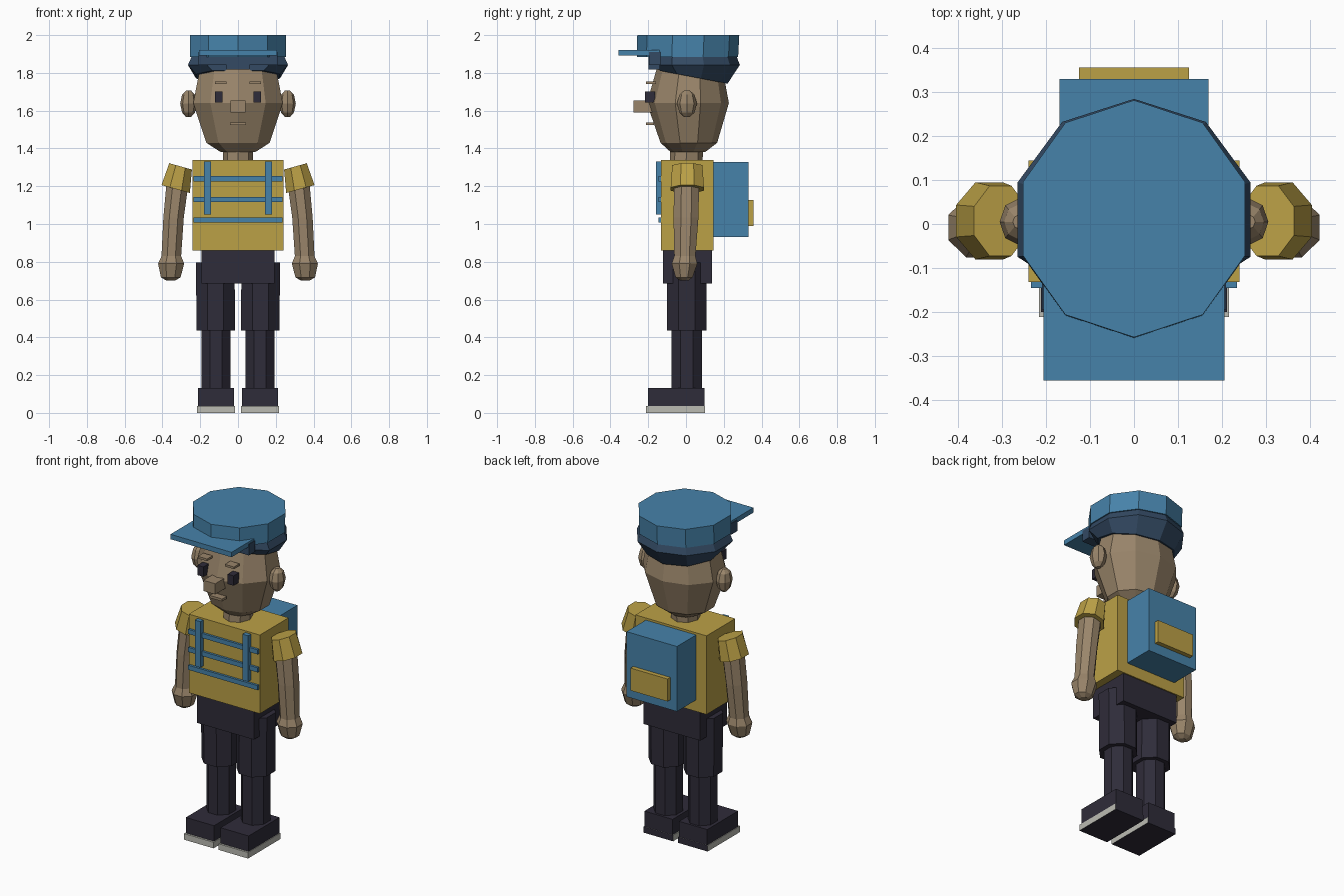
import bpy, bmesh, math


def material(name, rgb):
    m = bpy.data.materials.new(name)
    m.diffuse_color = (*rgb, 1)
    return m


SKIN = material("skin", (0.32, 0.235, 0.145))
YELLOW = material("mustard yellow", (0.50, 0.355, 0.062))
BLUE = material("sky blue", (0.062, 0.225, 0.40))
NAVY = material("dark slate blue", (0.033, 0.068, 0.125))
DARK = material("charcoal", (0.028, 0.025, 0.041))
GREY = material("light grey", (0.50, 0.50, 0.45))


def finish(name, bm, *mats):
    bmesh.ops.recalc_face_normals(bm, faces=bm.faces)
    mesh = bpy.data.meshes.new(name)
    bm.to_mesh(mesh)
    bm.free()
    for m in mats:
        mesh.materials.append(m)
    ob = bpy.data.objects.new(name, mesh)
    bpy.context.collection.objects.link(ob)
    return ob


def box(name, mat, x0, x1, y0, y1, z0, z1):
    bm = bmesh.new()
    bmesh.ops.create_cube(bm, size=1)
    for v in bm.verts:
        v.co = ((x0 + x1) / 2 + v.co.x * (x1 - x0),
                (y0 + y1) / 2 + v.co.y * (y1 - y0),
                (z0 + z1) / 2 + v.co.z * (z1 - z0))
    return finish(name, bm, mat)


def loft(name, mat, rings, n=8, turn=0.0, side=1, tilt=0.0, edit=None):
    """Skin stacked n-sided rings (cx, cy, z, half width, half depth)."""
    angles = [math.tau * (i + turn) / n for i in range(n)]
    mx = max(abs(math.cos(a)) for a in angles)
    my = max(abs(math.sin(a)) for a in angles)
    bm = bmesh.new()
    loops = []
    for k, (cx, cy, z, rx, ry) in enumerate(rings):
        loop = []
        for a in angles:
            dx, y = rx * math.cos(a) / mx, cy + ry * math.sin(a) / my
            co = (side * (cx + dx), y, z + tilt * dx)
            loop.append(bm.verts.new(edit(k, co) if edit else co))
        loops.append(loop)
    for a, b in zip(loops, loops[1:]):
        for i in range(n):
            j = (i + 1) % n
            bm.faces.new((a[i], a[j], b[j], b[i]))
    bm.faces.new(loops[0])
    bm.faces.new(loops[-1])
    return finish(name, bm, mat)


# Head and neck
loft("neck", SKIN, [(0, 0, 1.32, 0.08, 0.087), (0, 0.005, 1.42, 0.08, 0.087)])
loft("head", SKIN, [(0, 0.01, 1.38, 0.09, 0.09), (0, 0.015, 1.43, 0.168, 0.15),
                    (0, 0.01, 1.64, 0.237, 0.217), (0, 0.02, 1.84, 0.198, 0.17),
                    (0, 0.02, 1.90, 0.12, 0.12)], 10, 0.5)
box("nose", SKIN, -0.04, 0.04, -0.277, -0.18, 1.59, 1.655)
box("mouth", SKIN, -0.042, 0.042, -0.213, -0.17, 1.523, 1.538)

# Cap crown, brim, hair and fringe
loft("cap_crown", BLUE, [(0, 0.008, 1.885, 0.253, 0.268),
                         (0, 0.012, 2.0, 0.253, 0.27)], 10, 0.5)
box("cap_brim", BLUE, -0.206, 0.206, -0.357, -0.14, 1.892, 1.922)


def hairline(k, co):
    # flat front, lower edge dropping toward the back
    x, y, z = co
    y = max(y, -0.14)
    return (x, y, 1.785 - 0.19 * y if k == 0 else z)


loft("hair", NAVY, [(0, 0.015, 1.77, 0.222, 0.205), (0, 0.01, 1.842, 0.265, 0.275),
                    (0, 0.008, 1.887, 0.245, 0.26)], 10, 0.5, edit=hairline)
box("hair_fringe", NAVY, -0.21, 0.21, -0.195, -0.135, 1.842, 1.91)
box("hair_fringe_centre", NAVY, -0.06, 0.06, -0.198, -0.135, 1.817, 1.89)

# Torso with chest stripes
box("torso", YELLOW, -0.24, 0.24, -0.132, 0.145, 0.86, 1.34)
for i, z in enumerate((1.021, 1.13, 1.24)):
    box(f"chest_stripe_{i + 1}", BLUE, -0.235, 0.235, -0.146, -0.13, z - 0.014, z + 0.014)

# Backpack
box("backpack", BLUE, -0.17, 0.17, 0.14, 0.33, 0.93, 1.327)
box("backpack_pocket", YELLOW, -0.125, 0.125, 0.32, 0.357, 0.99, 1.127)

box("hips", DARK, -0.192, 0.192, -0.122, 0.138, 0.685, 0.865)

for s, tag in ((1, "right"), (-1, "left")):
    def sbox(name, mat, x0, x1, *rest):
        a, b = sorted((s * x0, s * x1))
        return box(f"{name}_{tag}", mat, a, b, *rest)

    # Face details
    sbox("eye", DARK, 0.082, 0.122, -0.217, -0.165, 1.642, 1.702)
    sbox("eyebrow", SKIN, 0.06, 0.122, -0.213, -0.16, 1.742, 1.755)
    loft(f"ear_{tag}", SKIN, [(0.262, 0.005, 1.567, 0.014, 0.016),
                              (0.262, 0.005, 1.59, 0.034, 0.04),
                              (0.262, 0.005, 1.637, 0.044, 0.053),
                              (0.262, 0.005, 1.685, 0.034, 0.04),
                              (0.262, 0.005, 1.706, 0.014, 0.016)], 8, side=s)

    sbox("backpack_strap", BLUE, 0.142, 0.18, -0.16, -0.13, 1.05, 1.33)

    # Sleeve, arm and hand
    loft(f"sleeve_{tag}", YELLOW, [(0.33, 0.007, 1.185, 0.075, 0.088),
                                   (0.304, 0.007, 1.305, 0.06, 0.08)],
         8, 0.5, side=s, tilt=0.28)
    loft(f"arm_{tag}", SKIN, [(0.356, -0.01, 0.70, 0.022, 0.022),
                              (0.356, -0.01, 0.718, 0.052, 0.045),
                              (0.354, -0.008, 0.79, 0.069, 0.068),
                              (0.353, -0.006, 0.83, 0.052, 0.056),
                              (0.341, 0.0, 1.035, 0.054, 0.066),
                              (0.322, 0.003, 1.20, 0.058, 0.066)], 8, 0.5, side=s)

    # Shorts and lower leg
    loft(f"shorts_leg_{tag}", DARK, [(0.118, 0.004, 0.437, 0.102, 0.104),
                                     (0.12, 0.004, 0.795, 0.102, 0.104)], 8, 0.5, side=s)
    loft(f"lower_leg_{tag}", DARK, [(0.116, 0.004, 0.10, 0.076, 0.08),
                                    (0.116, 0.004, 0.45, 0.076, 0.08)], 8, 0.5, side=s)

    # Shoe and sole: underside and heel of the sole stay dark
    sbox("shoe", DARK, 0.022, 0.212, -0.2, 0.098, 0.03, 0.132)
    sole = sbox("sole", GREY, 0.017, 0.216, -0.212, 0.1, 0.0, 0.037)
    sole.data.materials.append(DARK)
    for p in sole.data.polygons:
        p.material_index = int(p.normal.z < -0.5 or p.normal.y > 0.5)
